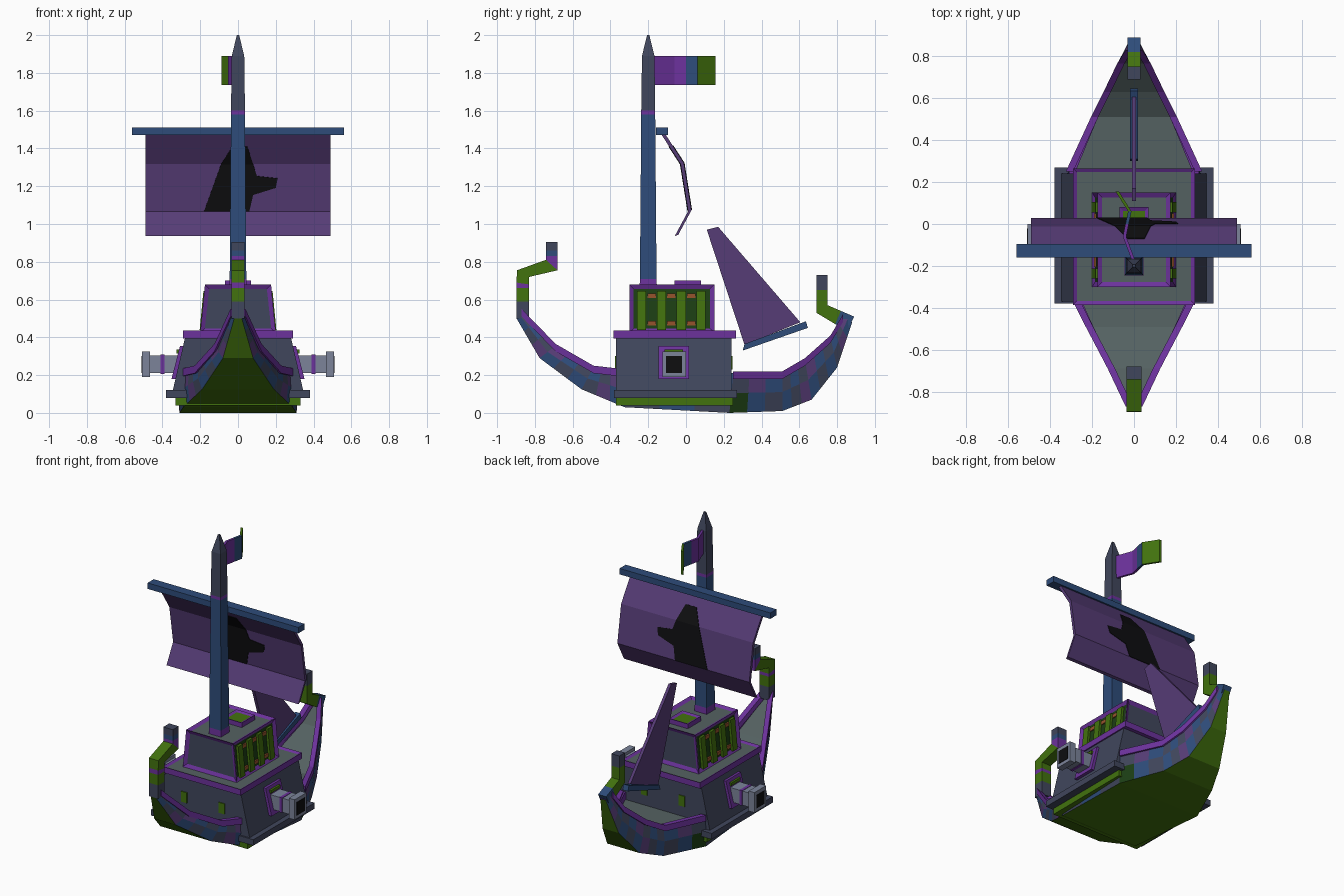
import bpy, bmesh
from mathutils import Vector

cube = bpy.data.objects.get("Cube")
if cube:
    bpy.data.objects.remove(cube, do_unlink=True)


def material(name, r, g, b):
    m = bpy.data.materials.new(name)
    m.use_nodes = True
    col = [((c / 255 + 0.055) / 1.055) ** 2.4 for c in (r, g, b)] + [1]
    m.diffuse_color = col
    m.node_tree.nodes["Principled BSDF"].inputs["Base Color"].default_value = col
    return m


MATS = [material("trim purple", 108, 50, 156), material("cloth purple", 86, 60, 118),
        material("slate", 64, 70, 92), material("navy blue", 46, 76, 122),
        material("leaf green", 66, 114, 14), material("dark green", 28, 62, 20),
        material("deck grey", 84, 97, 97), material("light steel", 124, 132, 154),
        material("black", 14, 14, 16), material("copper", 150, 84, 44)]
TRIM, CLOTH, SLATE, NAVY, GREEN, DARK, DECK, STEEL, BLACK, COPPER = range(10)


def finish(name, bm):
    bmesh.ops.recalc_face_normals(bm, faces=bm.faces)
    me = bpy.data.meshes.new(name)
    bm.to_mesh(me)
    bm.free()
    for m in MATS:
        me.materials.append(m)
    ob = bpy.data.objects.new(name, me)
    bpy.context.collection.objects.link(ob)
    return ob


def loft(name, rings, color):
    """Skin equal loops; color is an index or a rule(segment, edge)."""
    pick = color if callable(color) else (lambda i, j: color)
    bm = bmesh.new()
    vs = [[bm.verts.new(p) for p in r] for r in rings]
    n = len(rings[0])
    for i in range(len(vs) - 1):
        for j in range(n):
            k = (j + 1) % n
            f = bm.faces.new((vs[i][j], vs[i][k], vs[i + 1][k], vs[i + 1][j]))
            f.material_index = pick(i, j)
    bm.faces.new(vs[0]).material_index = pick(0, 0)
    bm.faces.new(vs[-1]).material_index = pick(len(vs) - 2, 0)
    return finish(name, bm)


def rect(x0, x1, y0, y1, z):
    return [(x0, y0, z), (x1, y0, z), (x1, y1, z), (x0, y1, z)]


def box(name, x, y, z, color):
    return loft(name, [rect(*x, *y, z[0]), rect(*x, *y, z[1])], color)


def post(name, pairs, w, colors):
    """Square timber through pairs of (y, z) edge points."""
    rings = [[(-w, a, b), (w, a, b), (w, c, d), (-w, c, d)] for a, b, c, d in pairs]
    return loft(name, rings, lambda i, j: colors[i])


def framed(name, low, high, rim, depth, panel):
    """Tapered block with recessed panels; panel(normal) gives their colour."""
    bm = bmesh.new()
    a, b = ([bm.verts.new(p) for p in r] for r in (low, high))
    bm.faces.new(a)
    bm.faces.new(b)
    for j in range(4):
        k = (j + 1) % 4
        bm.faces.new((a[j], a[k], b[k], b[j]))
    bmesh.ops.recalc_face_normals(bm, faces=bm.faces)
    faces = [f for f in bm.faces if panel(f.normal) is not None]
    cols = [panel(f.normal) for f in faces]
    bmesh.ops.inset_individual(bm, faces=faces, thickness=rim, depth=-depth)
    for f, c in zip(faces, cols):
        f.material_index = c
    return finish(name, bm)


# Hull: gunwale y, z, half width, then keel y, z, half width
STATIONS = [(-.87, .55, .025, -.897, .50, .02), (-.69, .365, .11, -.775, .29, .08),
            (-.49, .25, .215, -.553, .125, .19), (-.36, .235, .28, -.325, .03, .29),
            (.25, .22, .31, .23, 0, .31), (.51, .22, .19, .51, .01, .19),
            (.63, .29, .13, .665, .07, .12), (.765, .41, .065, .80, .24, .06),
            (.83, .52, .025, .88, .48, .02)]
fine = []
for s, t in zip(STATIONS, STATIONS[1:]):
    fine += [[p + (q - p) * k / 3 for p, q in zip(s, t)] for k in range(3)]
fine.append(STATIONS[-1])


def hull_ring(s):
    yt, zt, wt, yb, zb, wb = s
    wi, zt = wt * .9, zt - .01
    mid = (wt * .5 + wb * .5 + .008, (yt + yb) / 2, (zt + zb) / 2)
    half = [(wi, yt, zt - .05), (wi, yt, zt), (wt, yt, zt), mid, (wb, yb, zb)]
    return half + [(-x, y, z) for x, y, z in reversed(half)]


def hull_color(i, j):
    if j == 4:
        return GREEN
    if j in (2, 3, 5, 6):
        if i == 12 and j in (3, 5):
            return DARK
        return (SLATE, NAVY, SLATE, CLOTH, NAVY)[(i + (j in (3, 5))) % 5]
    return DECK if j == 9 else TRIM


loft("hull", [hull_ring(s) for s in fine], hull_color)

# Rails along both gunwales, fore and aft of the castle
for side, tag in ((1, "left"), (-1, "right")):
    for part, run in (("bow", STATIONS[:4]), ("stern", STATIONS[4:])):
        rings = [[(side * (w + .015), y, z - .04), (side * (w + .015), y, z),
                  (side * max(w - .02, .005), y, z), (side * max(w - .02, .005), y, z - .04)]
                 for y, z, w, *_ in run]
        loft(f"{part}_rail_{tag}", rings, TRIM)

# Curled stem and stern posts
post("bow_post", [(-.897, .50, -.83, .50), (-.897, .59, -.83, .59), (-.897, .66, -.83, .66),
                  (-.897, .69, -.83, .68), (-.895, .755, -.83, .72), (-.742, .81, -.68, .755),
                  (-.742, .83, -.68, .83), (-.742, .86, -.68, .86), (-.742, .905, -.68, .905)],
     .035, (SLATE, GREEN, TRIM, GREEN, GREEN, TRIM, NAVY, SLATE))
post("stern_post", [(.89, .51, .855, .44), (.82, .54, .79, .47), (.75, .57, .69, .53),
                    (.75, .65, .69, .65), (.75, .73, .69, .73)],
     .03, (NAVY, GREEN, GREEN, SLATE))

# Castle: skid, flange, lower walls, deck and cabin
box("green_skid", (-.33, .33), (-.37, .25), (.04, .085), GREEN)
box("flange", (-.38, .38), (-.38, .27), (.08, .12), SLATE)
loft("castle_walls", [rect(-.345, .345, -.37, .24, .12), rect(-.28, .28, -.37, .24, .40)], SLATE)
framed("castle_deck", rect(-.29, .29, -.385, .265, .395), rect(-.29, .29, -.385, .265, .435),
       .025, .01, lambda n: DECK if n.z > .9 else None)
framed("cabin", rect(-.20, .20, -.30, .15, .425), rect(-.175, .175, -.30, .15, .68), .033, .012,
       lambda n: DECK if n.z > .9 else None if n.z < -.9 else DARK if abs(n.x) > .9 else SLATE)
framed("hatch", rect(-.07, .07, -.06, .08, .66), rect(-.07, .07, -.06, .08, .70),
       .025, .008, lambda n: GREEN if n.z > .9 else None)
for i, x in enumerate((-.14, .14)):
    box(f"front_window_{i}", (x - .022, x + .022), (-.376, -.36), (.23, .30), GREEN)
    box(f"back_window_{i}", (x - .022, x + .022), (.23, .246), (.23, .30), GREEN)

# Cabin side columns and gun ports, mirrored
for s, tag in ((1, "left"), (-1, "right")):
    for i in range(4):
        y = -.235 + i * .105
        loft(f"column_{tag}_{i}", [rect(s * .17, s * .203, y - .024, y + .024, .44),
                                   rect(s * .15, s * .183, y - .024, y + .024, .645)], GREEN)
        if i < 3:
            for k, z in enumerate((.475, .62)):
                x = .2 - (z - .43) * .1
                box(f"bracket_{tag}_{i}_{k}", (s * (x - .03), s * (x - .004)),
                    (y + .03, y + .075), (z - .012, z + .012), COPPER)
    loft(f"port_frame_{tag}", [rect(s * .29, s * .352, -.145, .015, .18),
                               rect(s * .25, s * .307, -.145, .015, .355)], TRIM)
    box(f"port_glow_{tag}", (s * .30, s * .326), (-.115, -.015), (.315, .335), GREEN)
    box(f"cannon_{tag}", (s * .28, s * .48), (-.113, -.013), (.21, .305), STEEL)
    box(f"cannon_band_{tag}", (s * .39, s * .41), (-.116, -.01), (.207, .308), TRIM)
    box(f"cannon_muzzle_{tag}", (s * .465, s * .508), (-.125, -.001), (.19, .325), STEEL)
    box(f"cannon_bore_{tag}", (s * .506, s * .511), (-.105, -.021), (.212, .30), BLACK)

# Mast
MAST = [(.66, .046), (.71, .044), (1.58, .037), (1.60, .037), (1.89, .033), (2.0, .006)]
loft("mast", [rect(-h, h, -.2 - h, -.2 + h, z) for z, h in MAST],
     lambda i, j: (TRIM, NAVY, TRIM, SLATE, SLATE)[i])
box("yard", (-.56, .56), (-.16, -.095), (1.47, 1.51), NAVY)

# Main sail, bellied backwards, with a dark painted patch
SAIL = [Vector(p) for p in ((0, -.12, 1.475), (0, -.02, 1.32), (0, .02, 1.07), (0, -.05, .94))]
T = Vector((0, .009, .003))
X = Vector((.49, 0, 0))
loft("main_sail", [[p - X - T, p + X - T, p + X + T, p - X + T] for p in SAIL], CLOTH)


def sail_patch(name, seg, outline):
    a, b = SAIL[seg], SAIL[seg + 1]
    pts = [a.lerp(b, t) + Vector((x, 0, 0)) for x, t in outline]
    for side, k in (("front", -1), ("back", 1)):
        off = T * k
        loft(f"{name}_{side}", [[p + off for p in pts], [p + off * 1.35 for p in pts]], BLACK)


sail_patch("sail_patch_upper", 0, [(-.09, 1), (-.03, .4), (.05, .4), (.08, 1)])
sail_patch("sail_patch_lower", 1, [(-.18, 1), (-.09, 0), (.08, 0), (.1, .25), (.21, .3),
                                   (.2, .5), (.08, .65), (.06, 1)])

# Aft sail and its boom
post("aft_sail", [(.11, .97, .17, .985), (.31, .36, .605, .48)], .01, (CLOTH,))
post("aft_boom", [(.30, .33, .31, .365), (.645, .45, .635, .485)], .02, (NAVY,))

# Pennant
FLAG = [(0, -.18, TRIM), (-.045, -.06, TRIM), (-.033, 0, NAVY), (-.02, .06, GREEN),
        (-.08, .155, GREEN)]
loft("pennant", [[(x - .008, y, 1.735), (x + .008, y, 1.735), (x + .008, y, 1.89),
                  (x - .008, y, 1.89)] for x, y, _ in FLAG], lambda i, j: FLAG[i][2])
